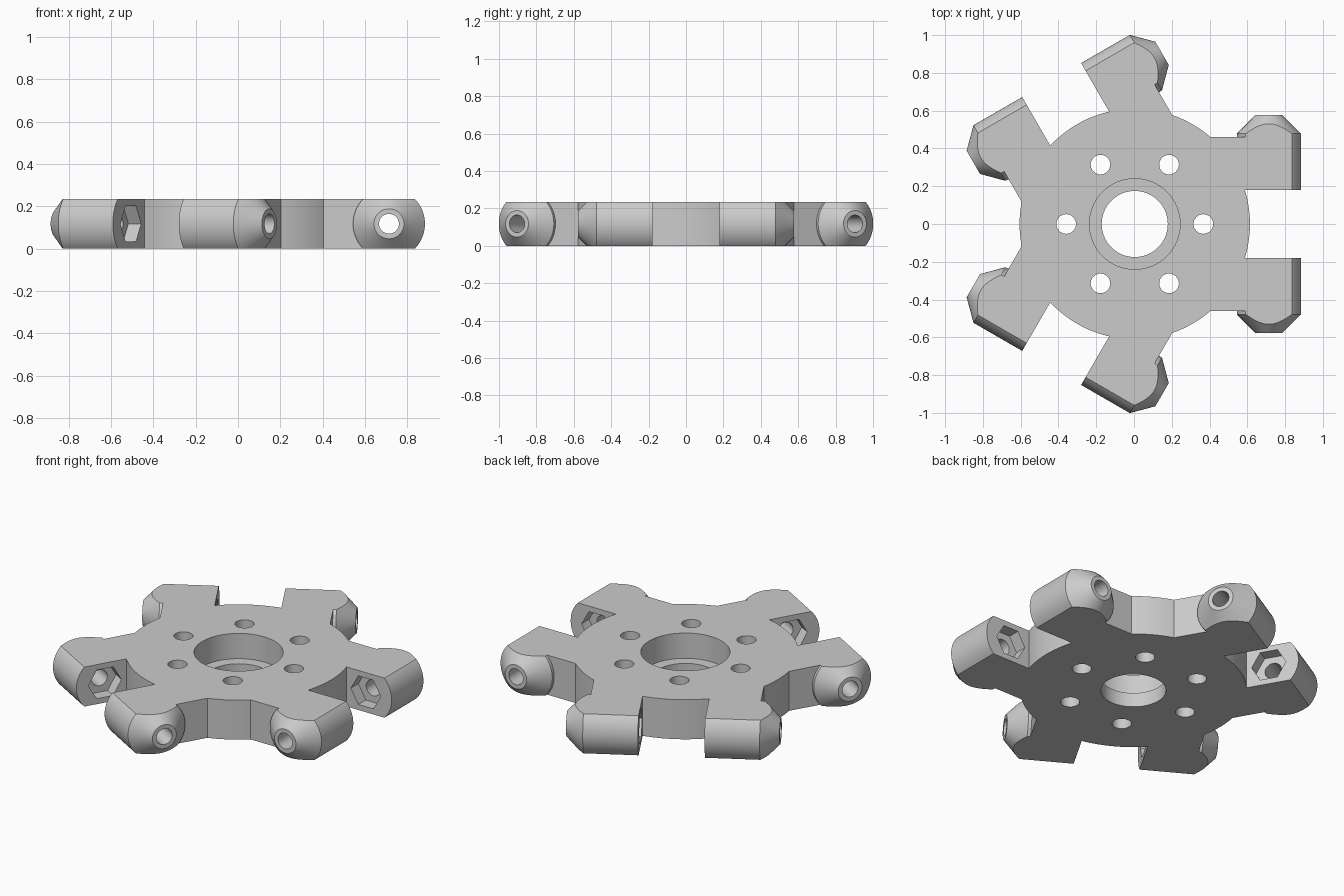
import bpy, bmesh, math
from mathutils import Matrix, Vector

H = 0.235            # plate thickness
MID = H / 2
AXIS_X = 0.71        # distance of the bolt tubes from the centre line

if "Cube" in bpy.data.objects:
    bpy.data.objects.remove(bpy.data.objects["Cube"])

grey = bpy.data.materials.new("light grey")
grey.use_nodes = True
grey.diffuse_color = (0.6, 0.6, 0.6, 1)
grey.node_tree.nodes["Principled BSDF"].inputs["Base Color"].default_value = (0.6, 0.6, 0.6, 1)


def make(name, bm):
    bmesh.ops.recalc_face_normals(bm, faces=bm.faces)
    mesh = bpy.data.meshes.new(name)
    bm.to_mesh(mesh)
    bm.free()
    mesh.materials.append(grey)
    obj = bpy.data.objects.new(name, mesh)
    bpy.context.collection.objects.link(obj)
    return obj


def lathe(name, rings, matrix, sides=64):
    """Solid of stacked (radius, height) rings around local z, then moved by matrix."""
    bm = bmesh.new()
    loops = []
    for r, h in rings:
        loops.append([bm.verts.new(matrix @ Vector((r * math.cos(a), r * math.sin(a), h)))
                      for a in (math.tau * i / sides for i in range(sides))])
    for lo, hi in zip(loops, loops[1:]):
        for i in range(sides):
            j = (i + 1) % sides
            bm.faces.new((lo[i], lo[j], hi[j], hi[i]))
    bm.faces.new(loops[0])
    bm.faces.new(loops[-1])
    return make(name, bm)


def box(name, x, y, z, matrix):
    bm = bmesh.new()
    bmesh.ops.create_cube(bm, size=1)
    for v in bm.verts:
        v.co = matrix @ Vector([(lo + hi) / 2 + c * (hi - lo)
                                for c, (lo, hi) in zip(v.co, (x, y, z))])
    return make(name, bm)


def boolean(target, tool, operation):
    mod = target.modifiers.new(operation, 'BOOLEAN')
    mod.operation, mod.solver, mod.object = operation, 'EXACT', tool
    bpy.context.view_layer.objects.active = target
    bpy.ops.object.modifier_apply(modifier=mod.name)
    bpy.data.objects.remove(tool)


def upright(x=0, y=0):
    return Matrix.Translation((x, y, 0))


# Three mirrored pairs of arms
placements = [Matrix.Rotation(math.radians(120 * k), 4, 'Z') @ Matrix.Diagonal((1, side, 1, 1))
              for k in range(3) for side in (1, -1)]
# Local z of a tube runs outward along y
tube = Matrix.Translation((AXIS_X, 0, MID)) @ Matrix.Rotation(math.radians(-90), 4, 'X')

# Hub disc with arms and cone-tipped tubes, all taller than needed
hub = lathe("hub_with_arms", [(0.61, -0.2), (0.61, H + 0.2)], upright(), 128)
for m in placements:
    boolean(hub, box("arm", (0.3, AXIS_X), (0.18, 0.46), (-0.15, H + 0.15), m), 'UNION')
    boolean(hub, lathe("tube", [(0.17, 0.18), (0.17, 0.478), (0.071, 0.577)], m @ tube), 'UNION')

# Trim to flat top and bottom
boolean(hub, box("slab", (-2, 2), (-2, 2), (0, H), Matrix()), 'INTERSECT')

# Bolt bores and hexagonal nut pockets
for m in placements:
    boolean(hub, lathe("bore", [(0.047, 0.1), (0.047, 0.7)], m @ tube, 32), 'DIFFERENCE')
    boolean(hub, lathe("nut_pocket", [(0.098, 0.1), (0.098, 0.25)], m @ tube, 6), 'DIFFERENCE')

# Centre bore, bearing seat and ring of screw holes
boolean(hub, lathe("centre_bore", [(0.175, -1), (0.175, 1)], upright()), 'DIFFERENCE')
boolean(hub, lathe("bearing_seat", [(0.24, H - 0.15), (0.24, 1)], upright()), 'DIFFERENCE')
for k in range(6):
    a = math.radians(60 * k)
    spot = upright(0.363 * math.cos(a), 0.363 * math.sin(a))
    boolean(hub, lathe("screw_hole", [(0.052, -1), (0.052, 1)], spot, 32), 'DIFFERENCE')

# Centre on the origin and shade
hub.data.transform(Matrix.Translation((0.004, 0, 0)))
bpy.ops.object.select_all(action='DESELECT')
hub.select_set(True)
bpy.context.view_layer.objects.active = hub
bpy.ops.object.shade_smooth_by_angle(angle=math.radians(25))
